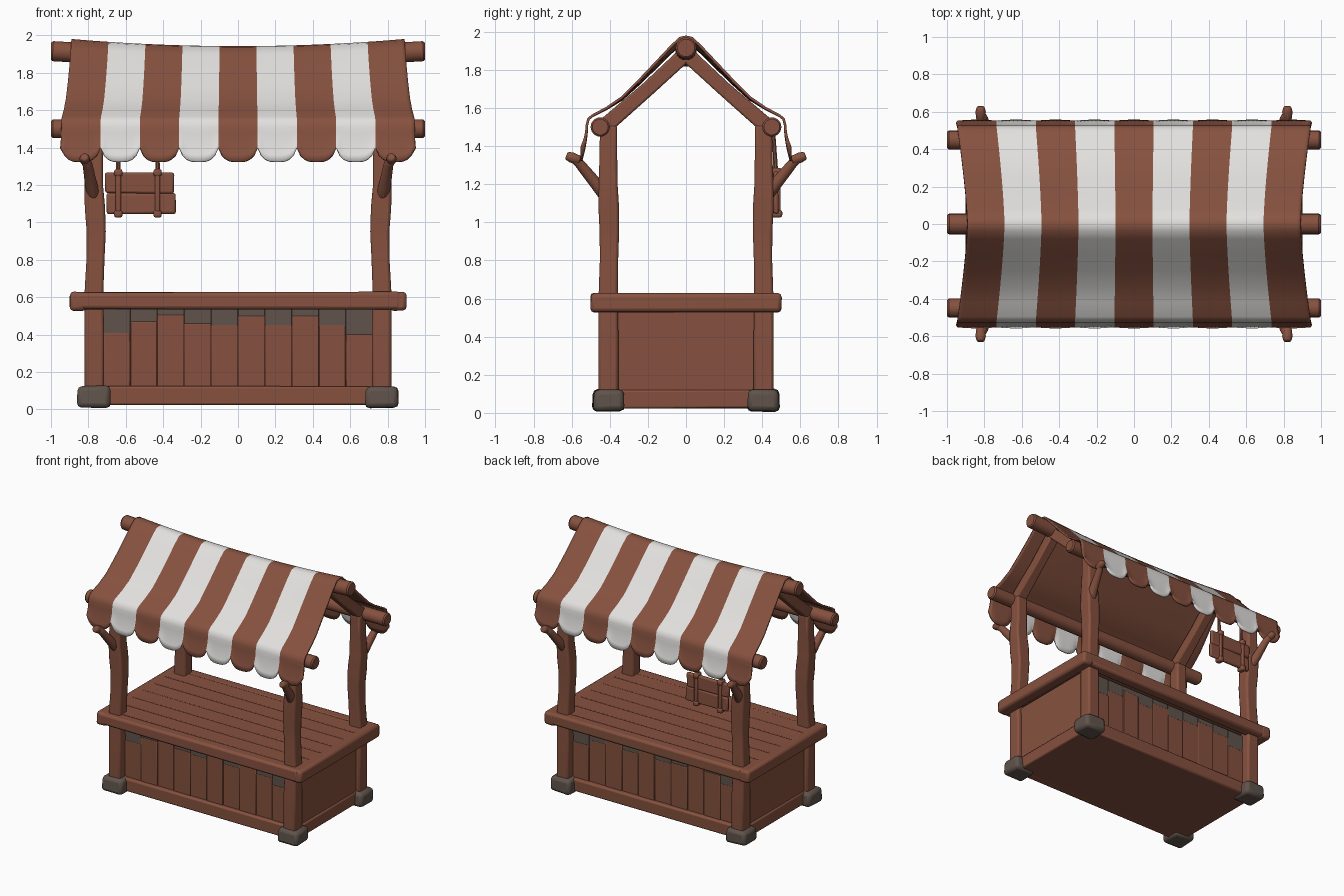
import bpy, bmesh, math, random
from mathutils import Vector

random.seed(4)
if "Cube" in bpy.data.objects:
    bpy.data.objects.remove(bpy.data.objects["Cube"])


def material(name, rgb):
    m = bpy.data.materials.new(name)
    m.use_nodes = True
    m.diffuse_color = (*rgb, 1)
    m.node_tree.nodes["Principled BSDF"].inputs["Base Color"].default_value = (*rgb, 1)
    return m


BROWN = material("red brown wood", (0.24, 0.083, 0.05))
WHITE = material("white cloth", (0.76, 0.75, 0.73))
STONE = material("dark grey stone", (0.115, 0.087, 0.07))
made = []


def finish(name, bm, mats, bevel=0.0):
    mesh = bpy.data.meshes.new(name)
    bm.to_mesh(mesh)
    bm.free()
    for m in mats:
        mesh.materials.append(m)
    ob = bpy.data.objects.new(name, mesh)
    bpy.context.collection.objects.link(ob)
    if bevel:
        mod = ob.modifiers.new("Soft edges", "BEVEL")
        mod.width, mod.segments = bevel, 2
    made.append(ob)
    return ob


def box(name, x, y, z, mat=BROWN, bevel=0.012, jitter=0.0, taper=1.0):
    """Box between (min, max) pairs, with optional worn corners and narrower top."""
    bm = bmesh.new()
    bmesh.ops.create_cube(bm, size=1)
    for v in bm.verts:
        k = taper if v.co.z > 0 else 1
        unit = (v.co.x * k, v.co.y * k, v.co.z)
        v.co = [(a + b) / 2 + u * (b - a) + random.uniform(-jitter, jitter)
                for (a, b), u in zip((x, y, z), unit)]
    return finish(name, bm, [mat], bevel)


def span(side, a, b):
    return tuple(sorted((side * a, side * b)))


def loft(name, points, radii, sides=12, bevel=0.008, mat=BROWN):
    """Timber swept along points; four sides gives a square section."""
    pts = [Vector(p) for p in points]
    bm = bmesh.new()
    rings = []
    for i, p in enumerate(pts):
        t = (pts[min(i + 1, len(pts) - 1)] - pts[max(i - 1, 0)]).normalized()
        ref = Vector((0, 0, 1)) if abs(t.x) > 0.8 else Vector((1, 0, 0))
        u = (ref - t * ref.dot(t)).normalized()
        w = t.cross(u)
        r = radii[i] * (math.sqrt(2) if sides == 4 else 1)
        angles = [math.tau * (k + 0.5) / sides for k in range(sides)]
        rings.append([bm.verts.new(p + r * (u * math.cos(a) + w * math.sin(a))) for a in angles])
    for a, b in zip(rings, rings[1:]):
        for k in range(sides):
            n = (k + 1) % sides
            bm.faces.new((a[k], a[n], b[n], b[k]))
    bm.faces.new(rings[0][::-1])
    bm.faces.new(rings[-1])
    return finish(name, bm, [mat], bevel)


# Corner posts with stone feet, forked brackets and rafters
for sx in (-1, 1):
    side = "left" if sx > 0 else "right"
    for sy in (-1, 1):
        tag = side + ("_back" if sy > 0 else "_front")
        box("foot_" + tag, span(sx, .68, .86), span(sy, .32, .49), (.01, .125),
            STONE, .025, .005, .94)
        heights = (.05, .4, .63, .8, .95, 1.08, 1.2, 1.35, 1.51)
        shifts = (0, 0, .002, -.006, -.01, -.003, .004, 0, 0)
        widths = (.052, .052, .05, .048, .051, .054, .05, .046, .045)
        loft("post_" + tag, [(sx * (.768 + d), sy * (.407 + d / 2), z)
                             for z, d in zip(heights, shifts)], widths, 4, .014)
        loft("bracket_" + tag, [(sx * .765, sy * .41, 1.12), (sx * .785, sy * .47, 1.2),
                                (sx * .805, sy * .56, 1.31), (sx * .82, sy * .585, 1.335)],
             (.036, .035, .028, .027), 8)
        loft("bracket_tip_" + tag, [(sx * .82, sy * .555, 1.325), (sx * .82, sy * .6, 1.34),
                                    (sx * .82, sy * .628, 1.35)], (.024, .03, .022), 8)
        loft("rafter_" + tag, [(sx * .768, sy * .43, 1.5), (sx * .768, sy * .2, 1.7),
                               (sx * .768, 0, 1.885)], (.042, .038, .04), 4, .01)

# Roof poles, the ridge sagging in the middle
ends = (-1, -.99, -.75, -.4, 0, .4, .75, .99, 1)
loft("ridge_pole", [(x, 0, 1.87 + .045 * min(1, (x / .9) ** 2)) for x in ends],
     [.046 if abs(x) == 1 else .055 for x in ends], 14, 0)
for sy, tag in ((-1, "front"), (1, "back")):
    loft("eave_pole_" + tag, [(x, sy * .45, 1.5) for x in ends],
         [.042 if abs(x) == 1 else .051 for x in ends], 14, 0)

# Striped cloth canopy with scalloped skirts; the lining of the slopes is brown
STRIPES, SEG = 9, 10
half = [(0, 1.98), (.035, 1.972), (.08, 1.93), (.16, 1.845), (.25, 1.75), (.34, 1.66),
        (.42, 1.605), (.495, 1.565), (.518, 1.545), (.527, 1.51)]
skirt_steps = 5
bm = bmesh.new()


def cloth_row(sy, y, z, drop):
    row = []
    flare = .89 + .055 * min(1, y / .52) ** 1.4
    for c in range(STRIPES * SEG + 1):
        u = 2 * c / (STRIPES * SEG) - 1
        t = 2 * (c % SEG) / SEG - 1
        low = 1.325 + .075 * abs(t) ** 3.5
        sag = -.038 * (1 - u * u) * max(0, 1 - y / .45)
        zz = z + (low - z) * drop + sag
        yy = y + .025 * drop * drop + .006 * drop * (1 - t * t)
        row.append(bm.verts.new((u * flare, sy * yy, zz)))
    return row


def half_rows(sy):
    rows = [cloth_row(sy, y, z, 0) for y, z in half[(1 if sy > 0 else 0):]]
    y, z = half[-1]
    return rows + [cloth_row(sy, y, z, (k + 1) / skirt_steps) for k in range(skirt_steps)]


rows = half_rows(-1)[::-1] + half_rows(1)
for r, (a, b) in enumerate(zip(rows, rows[1:])):
    hanging = r < skirt_steps or r >= len(rows) - 1 - skirt_steps
    for c in range(STRIPES * SEG):
        f = bm.faces.new((a[c], a[c + 1], b[c + 1], b[c]))
        f.material_index = (c // SEG) % 2 + (4 if hanging else 0)
canopy = finish("canopy", bm, [BROWN, WHITE, BROWN, BROWN, BROWN, WHITE, BROWN, WHITE])
solid = canopy.modifiers.new("Cloth thickness", "SOLIDIFY")
solid.thickness, solid.offset, solid.material_offset = .014, -1, 2

# Counter top: rim beams around lengthwise planks
for s, tag in ((-1, "front"), (1, "back")):
    box("counter_beam_" + tag, (-.87, .87), span(s, .41, .5), (.535, .627), bevel=.018, jitter=.003)
for s, tag in ((-1, "right"), (1, "left")):
    box("counter_beam_" + tag, span(s, .81, .9), (-.5, .5), (.528, .628), bevel=.02, jitter=.003)
for i in range(6):
    y = -.42 + i * .14
    box("counter_plank", (-.85, .85), (y, y + .14), (.56, .627), bevel=.007, jitter=.002)

# Base: floor, sills and end panels
box("base_floor", (-.77, .77), (-.38, .38), (.025, .06), bevel=0)
box("base_core", (-.74, .74), (-.36, .36), (.06, .54), bevel=0)
for s in (-1, 1):
    box("long_sill", (-.72, .72), span(s, .36, .425), (.025, .122), bevel=.012, jitter=.003)
    box("end_sill", span(s, .72, .8), (-.37, .37), (.025, .122), bevel=.01, jitter=.002)
    box("end_panel", span(s, .72, .788), (-.365, .365), (.11, .55), bevel=.004)

# Upright cladding: brown boards with uneven grey upper ends
tops = (.41, .47, .505, .46, .45, .5, .45, .5, .45, .4)
for s in (-1, 1):
    for i, top in enumerate(tops):
        x = -.72 + i * .144
        depth = .392 + .004 * (i % 2)
        box("cladding_board", (x, x + .144), span(s, .355, depth), (.11, top), bevel=.005)
        box("cladding_board_top", (x, x + .144), span(s, .355, .39), (top - .005, .54),
            STONE, .003)

# Hanging board below the back eave
for z0, z1, shift in ((1.045, 1.155, 0), (1.155, 1.268, -.006)):
    box("hanging_board", (-.705 + shift, -.335 + shift), (.455, .487), (z0, z1),
        bevel=.012, jitter=.004)
for x in (-.64, -.43):
    loft("hanging_rope", [(x, .471, 1.26), (x, .465, 1.38), (x, .455, 1.5)],
         (.014, .011, .012), 8, 0)
    box("hanging_strap", (x - .014, x + .014), (.446, .497), (1.032, 1.285), bevel=.008)
    for z in (1.045, 1.265):
        box("strap_knot", (x - .022, x + .022), (.443, .505), (z - .02, z + .02), bevel=.012)

# Smooth shading with crisp edges
bpy.ops.object.select_all(action="DESELECT")
for ob in made:
    ob.select_set(True)
bpy.context.view_layer.objects.active = made[0]
bpy.ops.object.shade_smooth_by_angle(angle=math.radians(35))
